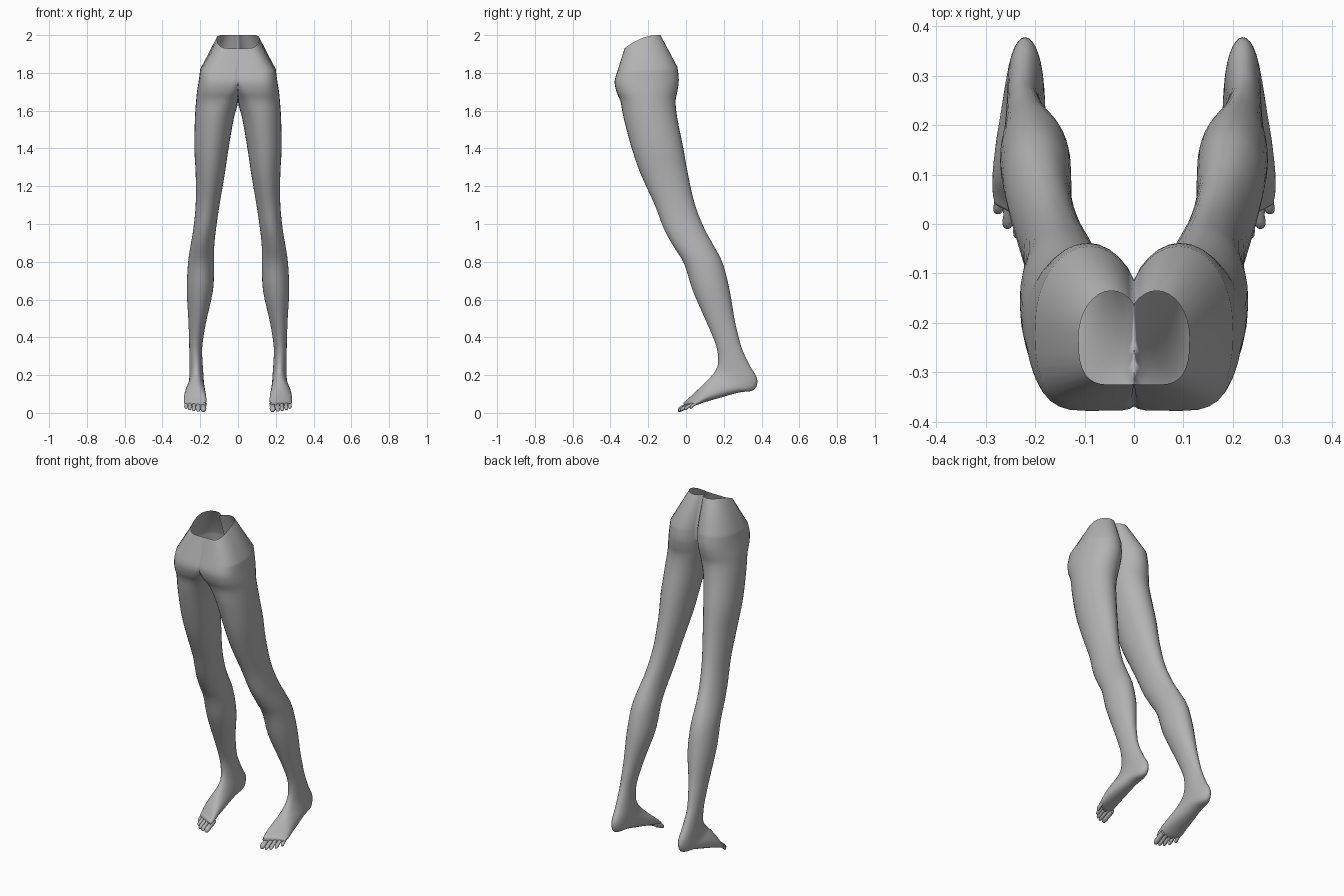
import bpy, bmesh, math
from mathutils import Vector

if "Cube" in bpy.data.objects:
    bpy.data.objects.remove(bpy.data.objects["Cube"])

N = 32
skin = bpy.data.materials.new("plain grey")
skin.diffuse_color = (0.45, 0.45, 0.45, 1)
skin.use_nodes = True
skin.node_tree.nodes["Principled BSDF"].inputs["Base Color"].default_value = skin.diffuse_color


def spow(v, p):
    return math.copysign(abs(v) ** p, v)


def bridge(bm, rings):
    for a, b in zip(rings, rings[1:]):
        n = len(a)
        for i in range(n):
            j = (i + 1) % n
            bm.faces.new((a[i], b[i], b[j], a[j]))


def finish(bm, name, angle):
    me = bpy.data.meshes.new(name)
    bm.to_mesh(me)
    bm.free()
    ob = bpy.data.objects.new(name, me)
    bpy.context.collection.objects.link(ob)
    me.materials.append(skin)
    m = ob.modifiers.new("mirror", 'MIRROR')
    m.merge_threshold = 0.0005
    bpy.context.view_layer.objects.active = ob
    ob.select_set(True)
    bpy.ops.object.shade_smooth_by_angle(angle=math.radians(angle))
    ob.select_set(False)


# Sections: front y, front z, back y, back z, inner x, outer x,
# front roundness, inner front roundness, skew, side lift
hip = [
    (-.325, 1.93, -.135, 2.0, -.02, .112, .7, .3, 0, .02),
    (-.363, 1.81, -.045, 1.83, -.02, .20, .65, .28, 0, 0),
    (-.378, 1.755, -.038, 1.76, -.02, .208, .7, .3, 0, 0),
    (-.368, 1.70, -.046, 1.70, -.014, .217, .8, .5, 0, 0),
    (-.347, 1.65, -.055, 1.65, -.004, .222, .9, .8, 0, 0),
]
# Leg: z, inner x, outer x, front y, back y
leg = [
    (1.56, .022, .228, -.33, -.046), (1.4, .05, .231, -.287, -.014),
    (1.265, .07, .224, -.24, .01), (1.1, .098, .224, -.165, .048),
    (.97, .117, .237, -.115, .1), (.88, .126, .252, -.065, .15),
    (.79, .127, .265, -.01, .195), (.65, .132, .271, .035, .231),
    (.5, .165, .263, .1, .256), (.42, .18, .26, .135, .274),
    (.34, .19, .258, .164, .296),
]
# Foot: same layout as the hip, front = instep, back = heel and sole
foot = [
    (.17, .265, .338, .25, .187, .257, 1, 1, 0, 0),
    (.155, .222, .377, .18, .183, .257, 1, 1, 0, 0),
    (.13, .19, .36, .122, .18, .262, .9, .9, .05, 0),
    (.10, .16, .28, .108, .177, .272, .85, .85, .15, 0),
    (.075, .132, .19, .083, .172, .281, .8, .8, .3, 0),
    (.052, .105, .10, .058, .168, .286, .8, .8, .42, 0),
    (.03, .078, .045, .04, .168, .286, .8, .8, .5, 0),
    (.012, .06, .016, .036, .172, .282, .8, .8, .5, 0),
]
keys = hip + [(f, z, b, z, i, o, 1, 1, 0, 0) for z, i, o, f, b in leg] + foot

# Smooth the sections along the limb, keeping the straight waist band
sections = [keys[0]]
for k in range(1, len(keys) - 1):
    p0 = keys[k - 1] if k > 1 else keys[1]
    p1, p2 = keys[k], keys[k + 1]
    p3 = keys[min(k + 2, len(keys) - 1)]
    for s in range(3):
        t = s / 3
        sections.append(tuple(
            .5 * (2 * b + (c - a) * t + (2 * a - 5 * b + 4 * c - d) * t * t
                  + (3 * b - a - 3 * c + d) * t ** 3)
            for a, b, c, d in zip(p0, p1, p2, p3)))
sections.append(keys[-1])

# Hip, leg and foot as one open-topped skin
bm = bmesh.new()
rings = []
for yf, zf, yb, zb, xi, xo, p, q, skew, lift in sections:
    cx, rx = (xi + xo) / 2, (xo - xi) / 2
    ring = []
    for i in range(N):
        a = 2 * math.pi * i / N
        c, s = math.cos(a), math.sin(a)
        e = (q if c < 0 else p) if s < 0 else 1
        c, s = spow(c, e), spow(s, e)
        x = max(cx + rx * c, 0)
        y = (yf + yb) / 2 + (yb - yf) / 2 * s + skew * (x - cx)
        z = (zf + zb) / 2 + (zb - zf) / 2 * s + lift * (1 - s * s)
        ring.append(bm.verts.new((x, y, z)))
    rings.append(ring)
bridge(bm, rings)
bm.faces.new(rings[-1][::-1])
# Open the centre plane so both halves join
inner = [f for f in bm.faces if all(v.co.x < 1e-5 for v in f.verts)]
bmesh.ops.delete(bm, geom=inner, context='FACES')
bmesh.ops.remove_doubles(bm, verts=bm.verts, dist=1e-5)
finish(bm, "hips_and_legs", 60)

# Toes: tip x, tip y, tip z, radius, length
toes = [(.184, -.043, .014, .0150, .075), (.211, -.040, .013, .0115, .07),
        (.234, -.030, .015, .0108, .065), (.256, -.010, .020, .0105, .06),
        (.275, .020, .027, .0100, .05)]
bm = bmesh.new()
for x, y, z, r, length in toes:
    tip = Vector((x, y, z))
    base = Vector((x - .003, y + length, z + .036))
    rings = []
    for t, w in ((0, .9), (.35, 1), (.55, .92), (.75, 1.05), (.9, .9), (.97, .6), (1, .2)):
        c = base.lerp(tip, t)
        rings.append([bm.verts.new(c + Vector((math.cos(a) * r * w, 0, math.sin(a) * r * w)))
                      for a in (2 * math.pi * i / 12 for i in range(12))])
    bridge(bm, rings)
    bm.faces.new(rings[0])
    bm.faces.new(rings[-1][::-1])
bmesh.ops.recalc_face_normals(bm, faces=bm.faces)
finish(bm, "toes", 60)
